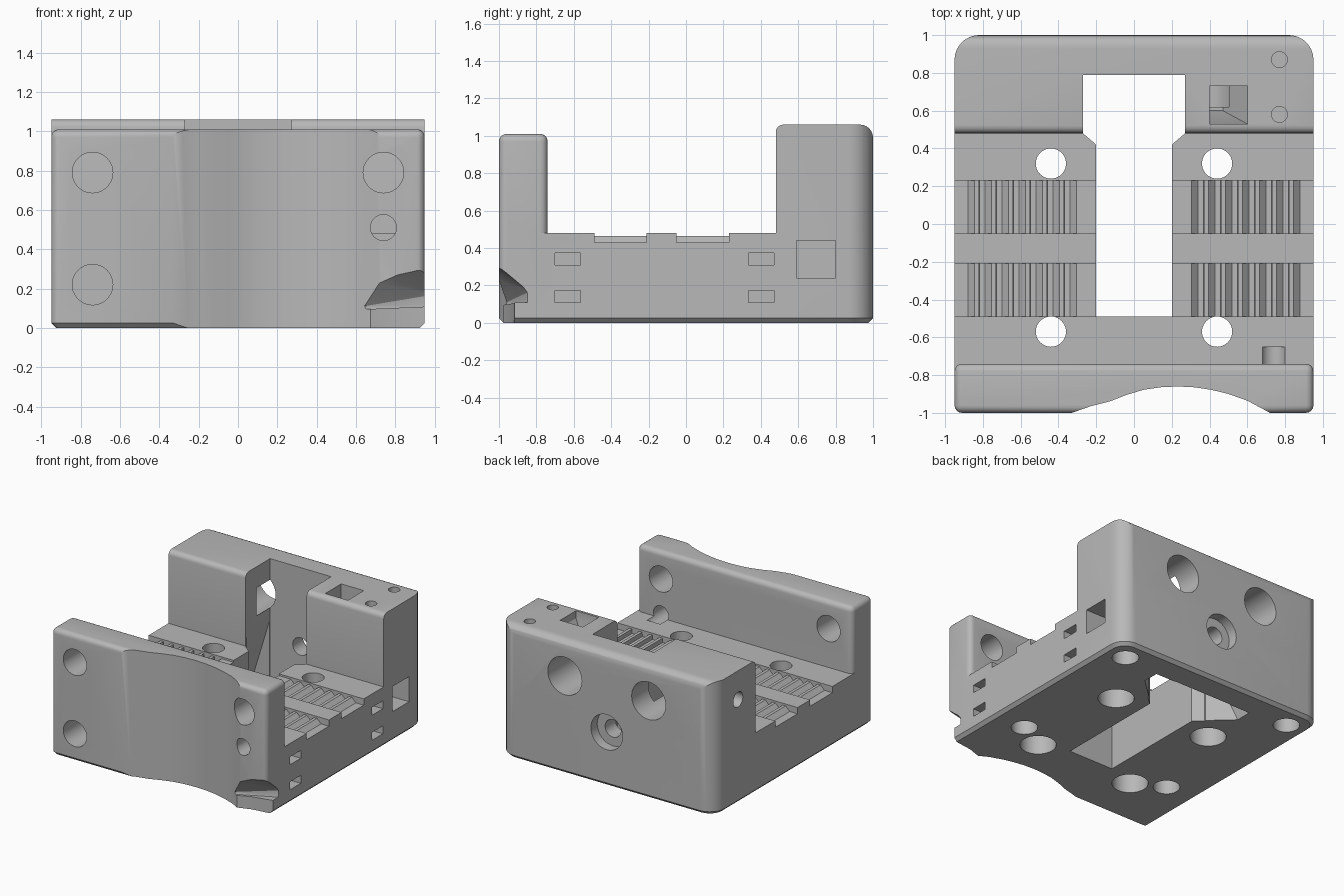
import bpy, bmesh, math
from mathutils import Matrix, Vector

if "Cube" in bpy.data.objects:
    bpy.data.objects.remove(bpy.data.objects["Cube"])

grey = bpy.data.materials.new("mid grey plastic")
grey.use_nodes = True
GREY = (0.48, 0.48, 0.48, 1)
grey.diffuse_color = GREY
grey.node_tree.nodes["Principled BSDF"].inputs["Base Color"].default_value = GREY


def make(name, bm):
    bmesh.ops.recalc_face_normals(bm, faces=bm.faces)
    mesh = bpy.data.meshes.new(name)
    bm.to_mesh(mesh)
    bm.free()
    mesh.materials.append(grey)
    ob = bpy.data.objects.new(name, mesh)
    bpy.context.collection.objects.link(ob)
    return ob


def box_bm(x0, x1, y0, y1, z0, z1):
    bm = bmesh.new()
    size = Vector((x1 - x0, y1 - y0, z1 - z0))
    mid = Vector((x0 + x1, y0 + y1, z0 + z1)) / 2
    bmesh.ops.create_cube(bm, size=1, matrix=Matrix.Translation(mid) @ Matrix.Diagonal(size).to_4x4())
    return bm


def bevel(bm, rule, radius, segments):
    """Round the edges whose midpoint and direction satisfy the rule."""
    edges = [e for e in bm.edges if rule((e.verts[0].co + e.verts[1].co) / 2,
                                         (e.verts[0].co - e.verts[1].co).normalized())]
    bmesh.ops.bevel(bm, geom=edges, offset=radius, segments=segments, profile=0.5, affect='EDGES')


def prism(points, axis, lo, hi):
    """Extrude a 2D outline along x (y,z), y (x,z) or z (x,y)."""
    bm = bmesh.new()
    place = {'x': lambda a, b, t: (t, a, b), 'y': lambda a, b, t: (a, t, b), 'z': lambda a, b, t: (a, b, t)}[axis]
    face = bm.faces.new([bm.verts.new(place(a, b, lo)) for a, b in points])
    out = bmesh.ops.extrude_face_region(bm, geom=[face])
    shift = Vector(place(0, 0, hi - lo))
    for v in out["geom"]:
        if isinstance(v, bmesh.types.BMVert):
            v.co += shift
    return bm


def hull(points):
    bm = bmesh.new()
    for p in points:
        bm.verts.new(p)
    bmesh.ops.convex_hull(bm, input=bm.verts)
    return bm


def rod(axis, a, b, radius, lo, hi):
    ring = [(a + radius * math.cos(i * math.tau / 40), b + radius * math.sin(i * math.tau / 40)) for i in range(40)]
    return prism(ring, axis, lo, hi)


body = make("carriage_body", box_bm(-0.95, 0.95, -0.95, 1, 0, 0.48))


def combine(bm, operation='DIFFERENCE'):
    tool = make("tool", bm)
    tool.hide_render = True
    mod = body.modifiers.new("combine", 'BOOLEAN')
    mod.operation, mod.object, mod.solver = operation, tool, 'EXACT'
    bpy.context.view_layer.objects.active = body
    bpy.ops.object.modifier_apply(modifier=mod.name)
    bpy.data.objects.remove(tool)


# Front wall with softened top and ends
wall = box_bm(-0.95, 0.95, -1, -0.74, 0, 1.01)
bevel(wall, lambda m, d: m.z > 0.1, 0.04, 5)
combine(wall, 'UNION')

# Rear block with rounded top edges
block = box_bm(-0.95, 0.95, 0.48, 1, 0, 1.06)
bevel(block, lambda m, d: m.z > 1 and abs(d.x) > 0.9 and m.y > 0.8, 0.07, 6)
bevel(block, lambda m, d: m.z > 1 and abs(d.x) > 0.9 and m.y < 0.6, 0.04, 4)
combine(block, 'UNION')

# Outer envelope: round rear corners and chamfered underside
shell = box_bm(-0.95, 0.95, -1, 1, 0, 1.3)
bevel(shell, lambda m, d: abs(d.z) > 0.9 and m.y > 0.5, 0.13, 8)
bevel(shell, lambda m, d: abs(d.z) > 0.9 and m.y < -0.9, 0.04, 4)
bevel(shell, lambda m, d: m.z < 0.001, 0.025, 1)
combine(shell, 'INTERSECT')

# Shallow curved scoop in the front wall
scoop = [(-0.45, -1.1), (-0.33, -1), (-0.23, -0.965), (-0.13, -0.94), (-0.04, -0.905)]
scoop += [(x, -0.86 - 0.55 * (x - 0.23) ** 2) for x in (0.05, 0.14, 0.23, 0.32, 0.41, 0.5, 0.6)]
combine(prism(scoop + [(0.72, -1), (0.8, -1.1)], 'z', -0.1, 1.2))

# Undercut on the lower front corner
combine(hull([(0.53, -1.01, 0.09), (0.7, -1.01, 0.23), (0.8, -1.01, 0.275), (1, -1.01, 0.32), (1, -0.83, 0.17),
              (1, -0.83, 0.11), (0.64, -0.96, 0.11), (1, -1.1, 0.11)]))
combine(prism([(0.5, -1.1), (0.6, -1), (0.78, -0.94), (1, -0.91), (1, -1.1)], 'z', -0.1, 0.115))

# Central slot, widening toward the rear and below
slot = [(0.2, -0.49), (0.2, 0.42), (0.27, 0.48), (0.27, 0.79)]
combine(prism(slot + [(-x, y) for x, y in reversed(slot)], 'z', -0.1, 1.2))
combine(hull([(s * x, y, z) for s in (-1, 1) for x, y, z in
              [(0.19, 0.42, -0.02), (0.45, 0.66, -0.02), (0.45, 0.785, -0.02),
               (0.19, 0.42, 0.47), (0.26, 0.48, 0.6), (0.26, 0.785, 0.6)]]))

# Toothed belt seats on both sides
comb = [(0.15, 0.6), (0.15, 0.465)]
for i in range(7):
    x = 0.305 + i * 0.09
    comb += [(x, 0.465), (x + 0.035, 0.43), (x + 0.064, 0.43)]
    if i < 6:
        comb += [(x + 0.065, 0.465)]
comb += [(1, 0.43), (1, 0.6)]
for side in (-1, 1):
    for y in (-0.49, -0.05):
        combine(prism([(side * x, z) for x, z in comb], 'y', y, y + 0.28))

# Mounting holes, counterbored from below, and blind foot sockets
for side in (-1, 1):
    for y in (0.32, -0.57):
        combine(rod('z', side * 0.44, y, 0.08, -0.1, 0.6))
        combine(rod('z', side * 0.44, y, 0.133, -0.1, 0.2))
    for x, y in ((0.77, 0.82), (0.68, -0.44)):
        combine(rod('z', side * x, y, 0.098, -0.1, 0.2))
    # Wall screw holes and rear rod sockets
    combine(rod('y', side * 0.74, 0.79, 0.103, -1.1, -0.6))
    combine(rod('y', side * 0.37, 0.78, 0.15, 0.62, 1.1))
combine(rod('y', -0.74, 0.22, 0.103, -1.1, -0.75))
combine(rod('y', 0.74, 0.51, 0.066, -1.1, -0.65))

# Stepped hole in the middle of the rear wall
combine(rod('y', 0, 0.43, 0.14, 0.92, 1.1))
combine(rod('y', 0, 0.43, 0.07, 0.7, 1.1))

# Small holes on the rear block
for y in (0.87, 0.58):
    combine(rod('z', 0.77, y, 0.042, 0.8, 1.2))
combine(rod('x', 0.7, 0.83, 0.06, -1.1, -0.6))

# Sloped pocket in the top and square port in the side
combine(hull([(x, y, 1.1) for x in (0.4, 0.6) for y in (0.53, 0.73)]
             + [(x, y, 0.8) for x in (0.4, 0.47) for y in (0.6, 0.73)]
             + [(0.6, 0.53, 1.0), (0.4, 0.53, 1.0), (0.6, 0.73, 1.0)]))
combine(box_bm(0.6, 1.1, 0.59, 0.8, 0.24, 0.44))

# Tie slots along one side
for y in (-0.7, 0.335):
    for z in (0.11, 0.31):
        combine(box_bm(0.7, 1.1, y, y + 0.135, z, z + 0.063))

body.data.materials.clear()
body.data.materials.append(grey)
for poly in body.data.polygons:
    poly.material_index = 0
bpy.ops.object.select_all(action='DESELECT')
body.select_set(True)
bpy.context.view_layer.objects.active = body
bpy.ops.object.shade_smooth_by_angle(angle=math.radians(30))
